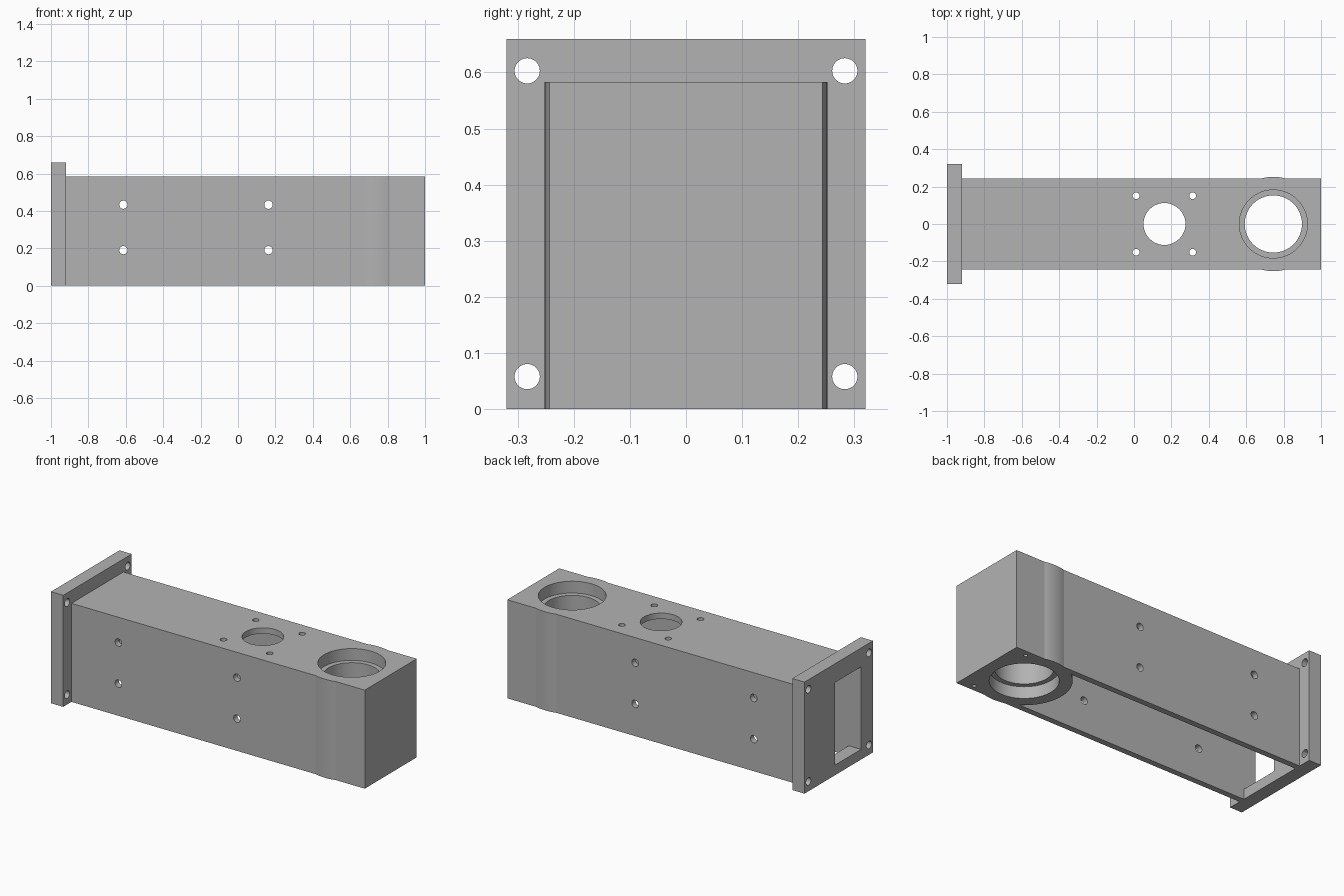
import bpy, bmesh, math
from mathutils import Vector, Matrix

cube = bpy.data.objects.get("Cube")
if cube:
    bpy.data.objects.remove(cube, do_unlink=True)

grey = bpy.data.materials.new("machined_grey")
grey.use_nodes = True
grey.diffuse_color = (0.45, 0.45, 0.45, 1)
grey.node_tree.nodes["Principled BSDF"].inputs["Base Color"].default_value = (0.45, 0.45, 0.45, 1)

HALF_W, HEIGHT, WALL = 0.243, 0.583, 0.035
FLANGE_X, BORE_X, BOSS_R = -0.92, 0.745, 0.252
INNER_W = HALF_W - WALL


def make_object(name, bm):
    bmesh.ops.recalc_face_normals(bm, faces=bm.faces)
    mesh = bpy.data.meshes.new(name)
    bm.to_mesh(mesh)
    bm.free()
    mesh.materials.append(grey)
    obj = bpy.data.objects.new(name, mesh)
    bpy.context.collection.objects.link(obj)
    return obj


def add_prism(bm, outline, z0, z1):
    base = bm.faces.new([bm.verts.new((x, y, z0)) for x, y in outline])
    top = bmesh.ops.extrude_face_region(bm, geom=[base])["geom"]
    bmesh.ops.translate(bm, vec=(0, 0, z1 - z0),
                        verts=[v for v in top if isinstance(v, bmesh.types.BMVert)])


def add_box(bm, lo, hi):
    add_prism(bm, [(lo[0], lo[1]), (hi[0], lo[1]), (hi[0], hi[1]), (lo[0], hi[1])], lo[2], hi[2])


def add_cylinder(bm, start, end, radius, sides=48):
    a, b = Vector(start), Vector(end)
    turn = (b - a).to_track_quat("Z", "Y").to_matrix().to_4x4()
    bmesh.ops.create_cone(bm, cap_ends=True, segments=sides, radius1=radius, radius2=radius,
                          depth=(b - a).length, matrix=Matrix.Translation((a + b) / 2) @ turn)


def arc(start, end, steps):
    angles = [start + (end - start) * i / steps for i in range(steps + 1)]
    return [(BORE_X + BOSS_R * math.cos(t), BOSS_R * math.sin(t)) for t in angles]


def cut(target, name, bm):
    cutter = make_object(name, bm)
    mod = target.modifiers.new(name, "BOOLEAN")
    mod.operation, mod.solver, mod.object = "DIFFERENCE", "EXACT", cutter
    bpy.context.view_layer.objects.active = target
    bpy.ops.object.modifier_apply(modifier=name)
    bpy.data.objects.remove(cutter, do_unlink=True)


def smooth(obj):
    bpy.ops.object.select_all(action="DESELECT")
    obj.select_set(True)
    bpy.context.view_layer.objects.active = obj
    bpy.ops.object.shade_smooth_by_angle(angle=math.radians(12))


# Housing body: rectangular outline with a shallow round bulge on each side
a = math.asin(HALF_W / BOSS_R)
outline = [(FLANGE_X, -HALF_W)] + arc(-math.pi + a, -a, 12) + [(1, -HALF_W), (1, HALF_W)]
outline += arc(a, math.pi - a, 12) + [(FLANGE_X, HALF_W)]
bm = bmesh.new()
add_prism(bm, outline, 0, HEIGHT)
body = make_object("housing_body", bm)

# Cavity open at the bottom and the flange end, stopping at the round boss
b = math.asin(INNER_W / BOSS_R)
bm = bmesh.new()
add_prism(bm, [(FLANGE_X - 0.05, INNER_W)] + arc(math.pi - b, math.pi + b, 32)
          + [(FLANGE_X - 0.05, -INNER_W)], -0.1, HEIGHT - WALL)
cut(body, "cavity_cutter", bm)

# Stepped bore through the boss
bm = bmesh.new()
add_cylinder(bm, (BORE_X, 0, -0.1), (BORE_X, 0, 0.7), 0.153, 64)
cut(body, "bore_cutter", bm)
bm = bmesh.new()
for z0, z1 in ((-0.1, 0.07), (HEIGHT - 0.07, 0.7)):
    add_cylinder(bm, (BORE_X, 0, z0), (BORE_X, 0, z1), 0.182, 64)
cut(body, "counterbore_cutter", bm)

# Top opening with four screw holes, side holes and blind bottom holes
bm = bmesh.new()
add_cylinder(bm, (0.163, 0, 0.5), (0.163, 0, 0.7), 0.112)
for side in (-1, 1):
    for x in (0.011, 0.314):
        add_cylinder(bm, (x, side * 0.151, 0.5), (x, side * 0.151, 0.7), 0.018, 36)
    for x in (-0.613, 0.163):
        for z in (0.19, 0.433):
            add_cylinder(bm, (x, side * 0.19, z), (x, side * 0.3, z), 0.022, 36)
    add_cylinder(bm, (0.91, side * 0.208, -0.1), (0.91, side * 0.208, 0.1), 0.011, 36)
cut(body, "hole_cutter", bm)
smooth(body)

# Mounting flange with an offset rectangular window and corner holes
bm = bmesh.new()
add_box(bm, (-1, -0.32, 0), (FLANGE_X, 0.32, 0.66))
flange = make_object("mounting_flange", bm)
bm = bmesh.new()
add_box(bm, (-1.1, -INNER_W, 0.06), (-0.8, 0.037, HEIGHT - WALL))
for y in (-0.283, 0.283):
    for z in (0.058, 0.603):
        add_cylinder(bm, (-1.1, y, z), (-0.8, y, z), 0.0225, 36)
cut(flange, "flange_cutter", bm)
smooth(flange)
